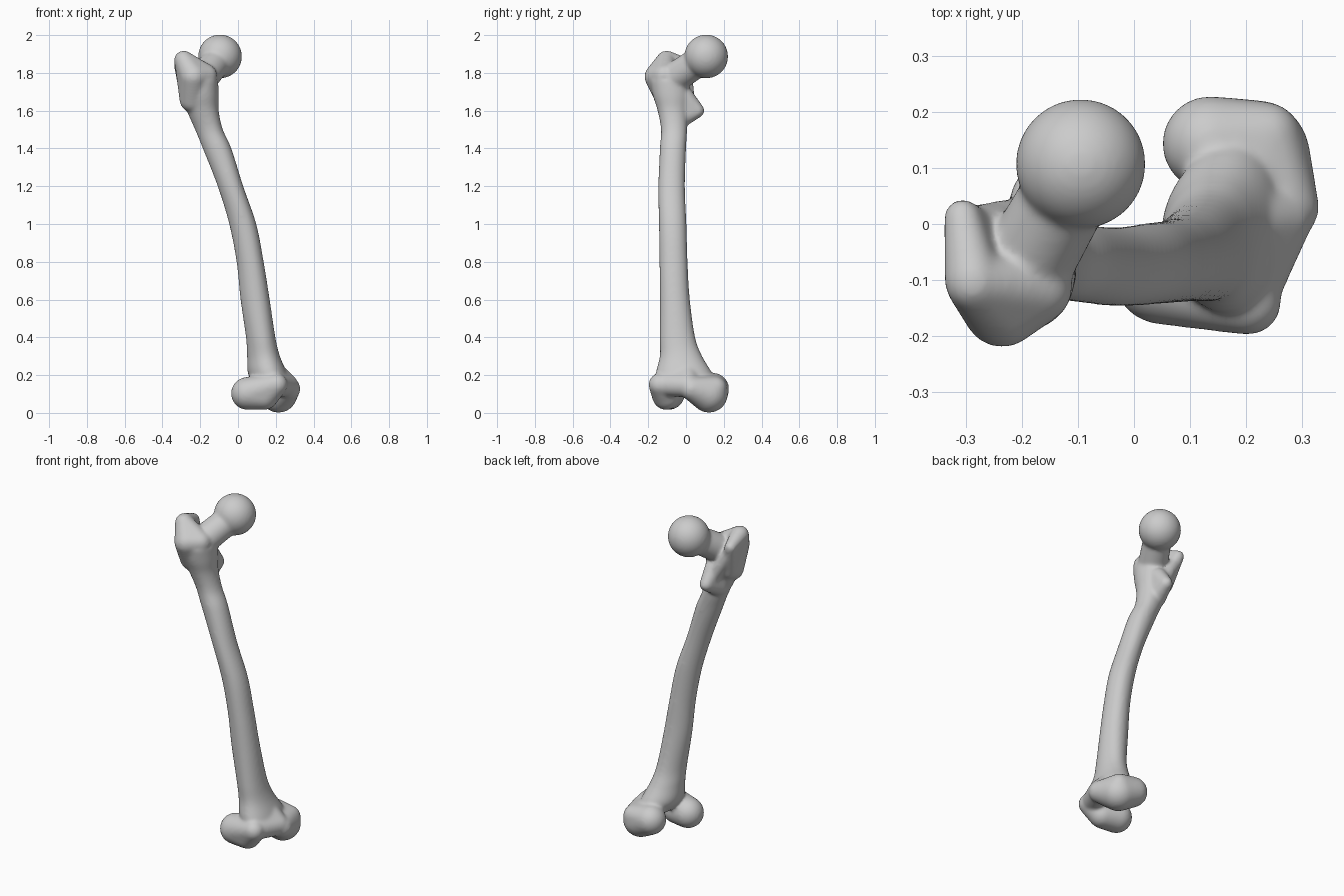
import bpy, bmesh, math
from mathutils import Vector

if "Cube" in bpy.data.objects:
    bpy.data.objects.remove(bpy.data.objects["Cube"])

mesh = bpy.data.meshes.new("thigh_bone")


def append(bm):
    """Add a closed volume to the shared mesh."""
    bmesh.ops.recalc_face_normals(bm, faces=bm.faces)
    part = bpy.data.meshes.new("part")
    bm.to_mesh(part)
    bm.free()
    total = bmesh.new()
    total.from_mesh(mesh)
    total.from_mesh(part)
    total.to_mesh(mesh)
    total.free()
    bpy.data.meshes.remove(part)


def blob(*balls):
    """Convex skin stretched around balls given as (x, y, z, radius)."""
    src = bmesh.new()
    for x, y, z, r in balls:
        made = bmesh.ops.create_icosphere(src, subdivisions=4, radius=r)
        bmesh.ops.translate(src, verts=made["verts"], vec=(x, y, z))
    bm = bmesh.new()
    for v in src.verts:
        bm.verts.new(v.co)
    src.free()
    bmesh.ops.convex_hull(bm, input=bm.verts[:])
    bmesh.ops.delete(bm, geom=[v for v in bm.verts if not v.link_faces], context='VERTS')
    append(bm)


def spline(rows, steps):
    """Smooth interpolation of section rows."""
    rows = [Vector(r) for r in rows]
    out = []
    for i in range(len(rows) - 1):
        a, b = rows[max(i - 1, 0)], rows[i]
        c, d = rows[i + 1], rows[min(i + 2, len(rows) - 1)]
        for k in range(steps):
            t = k / steps
            out.append(0.5 * (2 * b + (c - a) * t + (2 * a - 5 * b + 4 * c - d) * t * t
                              + (3 * b - a - 3 * c + d) * t ** 3))
    return out + [rows[-1]]


def loft(rows, sides=40):
    """Shaft from (z, xmin, xmax, ymin, ymax), narrower to a ridge on the -x side."""
    bm = bmesh.new()
    rings = []
    for z, x0, x1, y0, y1 in spline(rows, 6):
        ring = []
        for i in range(sides):
            a = math.tau * i / sides
            ring.append(bm.verts.new(((x0 + x1) / 2 + (x1 - x0) / 2 * math.cos(a),
                                      (y0 + y1) / 2 + (y1 - y0) / 2 * math.sin(a) * (1 + 0.12 * math.cos(a)),
                                      z)))
        rings.append(ring)
    for r, s in zip(rings, rings[1:]):
        for i in range(sides):
            j = (i + 1) % sides
            bm.faces.new((r[i], r[j], s[j], s[i]))
    bm.faces.new(rings[0][::-1])
    bm.faces.new(rings[-1])
    append(bm)


# Shaft
loft([(0.13, 0.11, 0.27, -0.14, 0.13),
      (0.20, 0.055, 0.262, -0.16, 0.14),
      (0.30, 0.048, 0.222, -0.138, 0.085),
      (0.40, 0.042, 0.198, -0.138, 0.048),
      (0.60, 0.013, 0.168, -0.138, 0.02),
      (0.80, -0.008, 0.136, -0.14, 0.008),
      (1.00, -0.047, 0.097, -0.143, 0.002),
      (1.20, -0.108, 0.028, -0.146, -0.006),
      (1.40, -0.187, -0.035, -0.138, 0.0),
      (1.50, -0.228, -0.08, -0.132, 0.006),
      (1.60, -0.272, -0.102, -0.150, 0.01),
      (1.68, -0.300, -0.102, -0.175, 0.02),
      (1.76, -0.305, -0.105, -0.19, 0.01)])

# Head and neck
blob((-0.095, 0.107, 1.887, 0.116))
blob((-0.112, 0.07, 1.862, 0.078), (-0.185, -0.06, 1.775, 0.082))

# Greater trochanter: front mass, then rear crest beside the fossa
blob((-0.235, -0.15, 1.78, 0.07), (-0.287, -0.105, 1.868, 0.05),
     (-0.172, -0.115, 1.785, 0.062), (-0.24, -0.09, 1.66, 0.07))
blob((-0.288, -0.10, 1.868, 0.05), (-0.306, 0.012, 1.84, 0.033), (-0.25, -0.05, 1.67, 0.055))

# Lesser trochanter and the crest joining it
blob((-0.178, 0.06, 1.6, 0.038), (-0.188, -0.04, 1.56, 0.058), (-0.18, -0.005, 1.67, 0.05))
blob((-0.298, 0.0, 1.81, 0.032), (-0.19, 0.01, 1.63, 0.04))

# Front condyle
blob((0.05, -0.092, 0.103, 0.087), (0.203, -0.138, 0.15, 0.06), (0.14, -0.105, 0.09, 0.074))
# Rear condyle
blob((0.135, 0.143, 0.127, 0.085), (0.215, 0.122, 0.1, 0.099),
     (0.268, 0.03, 0.128, 0.062), (0.235, 0.155, 0.13, 0.062))
# Kneecap surface bridging the condyles
blob((0.205, -0.1, 0.15, 0.063), (0.255, 0.01, 0.145, 0.063), (0.17, 0.0, 0.22, 0.07))

# Fuse all volumes and soften the joins
bone = bpy.data.objects.new("thigh_bone", mesh)
bpy.context.collection.objects.link(bone)
fuse = bone.modifiers.new("fuse", 'REMESH')
fuse.mode = 'VOXEL'
fuse.voxel_size = 0.008
fuse.use_smooth_shade = True
soften = bone.modifiers.new("soften", 'SMOOTH')
soften.factor = 0.5
soften.iterations = 16
